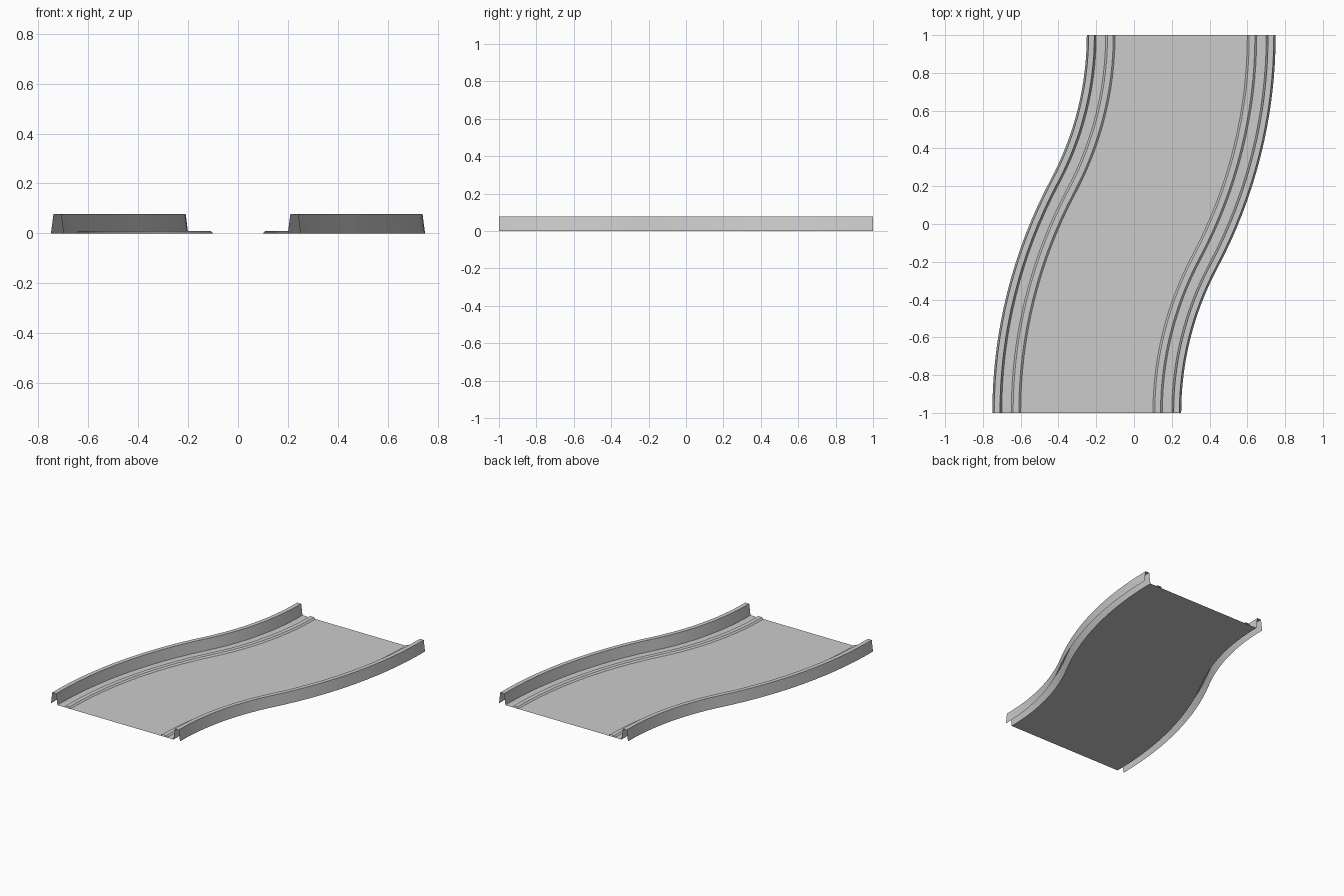
import bpy, math

if "Cube" in bpy.data.objects:
    bpy.data.objects.remove(bpy.data.objects["Cube"])

R = 2.125                      # centre-line radius of both bends
SWEEP = math.asin(1 / R)       # each bend covers half the length
N = 16                         # steps per bend


def stations():
    """Centre point and rightward normal along the S-bend."""
    out = []
    for i in range(2 * N + 1):
        a = SWEEP * (i if i <= N else 2 * N - i) / N
        x = -0.25 + R * (1 - math.cos(a))
        y = -1 + R * math.sin(a)
        if i > N:
            x, y = -x, -y
        out.append((x, y, math.cos(a), -math.sin(a)))
    return out


def sweep(name, profile):
    """Sweep an open (offset, height) profile along the S-bend."""
    k = len(profile)
    verts = [(x + nx * o, y + ny * o, z)
             for x, y, nx, ny in stations() for o, z in profile]
    faces = [(r * k + j, r * k + j + 1, (r + 1) * k + j + 1, (r + 1) * k + j)
             for r in range(2 * N) for j in range(k - 1)]
    mesh = bpy.data.meshes.new(name)
    mesh.from_pydata(verts, [], faces)
    ob = bpy.data.objects.new(name, mesh)
    bpy.context.collection.objects.link(ob)
    bpy.context.view_layer.objects.active = ob
    ob.select_set(True)
    bpy.ops.object.shade_smooth_by_angle(angle=math.radians(30))
    ob.select_set(False)
    return ob


# Flat road sheet
sweep("road_surface", [(-0.45, 0), (0.45, 0)])

# Low kerb strips and hollow side barriers, mirrored across the road
kerb = [(0.35, 0), (0.36, 0.01), (0.39, 0.01), (0.40, 0)]
barrier = [(0.45, 0), (0.46, 0.078), (0.49, 0.078), (0.50, 0)]
for part, prof in (("kerb", kerb), ("barrier", barrier)):
    sweep(part + "_right", prof)
    sweep(part + "_left", [(-o, z) for o, z in reversed(prof)])
